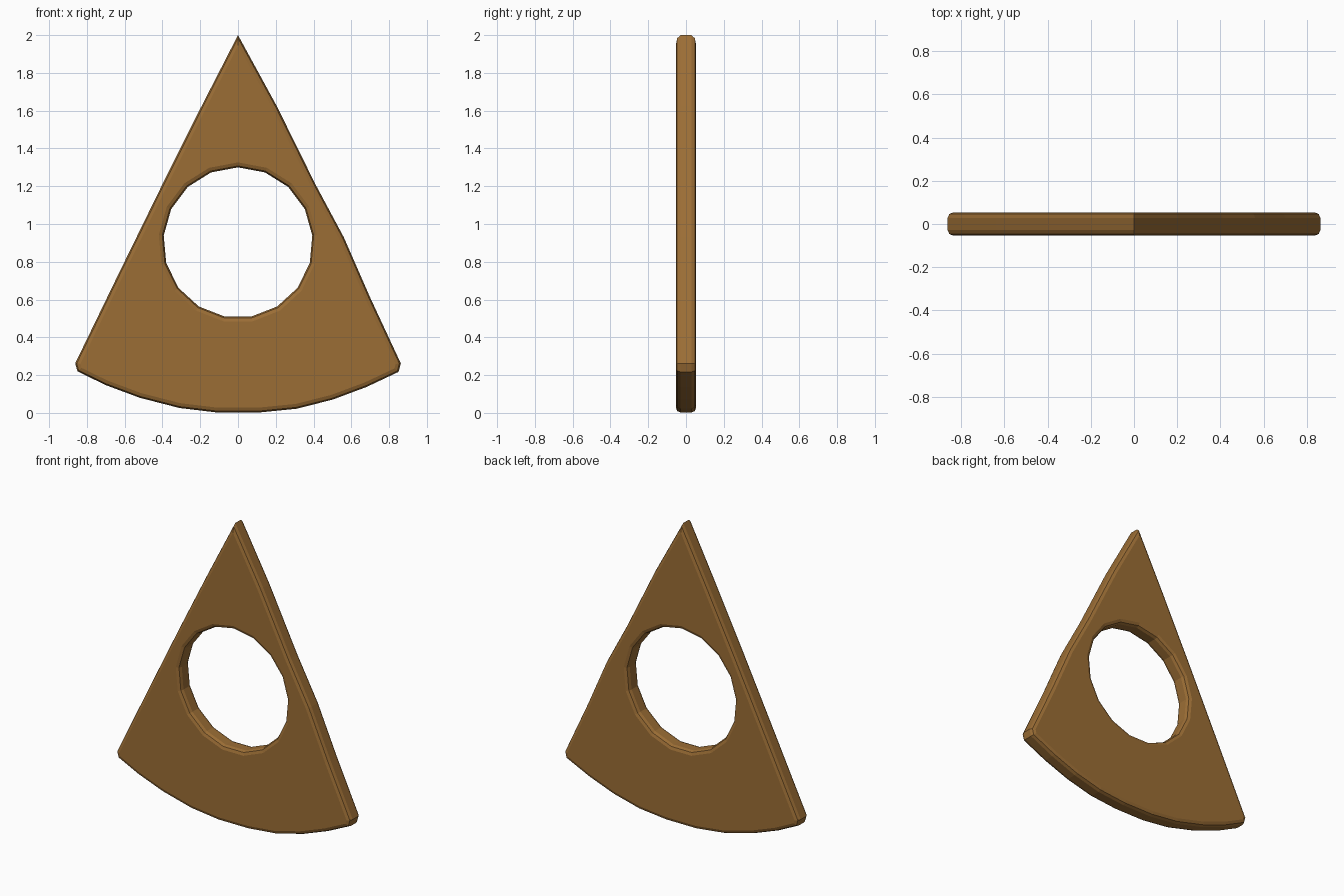
import bpy, bmesh, math

if "Cube" in bpy.data.objects:
    bpy.data.objects.remove(bpy.data.objects["Cube"])

HALF = 0.054      # half thickness
mat = bpy.data.materials.new("warm brown")
mat.diffuse_color = (0.33, 0.155, 0.036, 1)
mat.use_nodes = True
mat.node_tree.nodes["Principled BSDF"].inputs["Base Color"].default_value = mat.diffuse_color

# Outline: right half from apex to base, left half slightly straighter
right = [(0, 2.0), (0.205, 1.625), (0.41, 1.21), (0.56, 0.93), (0.70, 0.61), (0.862, 0.262),
         (0.85, 0.217), (0.68, 0.137), (0.50, 0.07), (0.31, 0.022), (0.11, 0.002)]
left = [(-0.11, 0.002), (-0.31, 0.026), (-0.52, 0.08), (-0.70, 0.147), (-0.85, 0.22),
        (-0.862, 0.262), (-0.64, 0.72), (-0.41, 1.19), (-0.20, 1.61)]
hole = [(0.395 * math.sin(k * math.tau / 17), 0.902 + 0.398 * math.cos(k * math.tau / 17))
        for k in range(17)]

bm = bmesh.new()


def loop(points):
    vs = [bm.verts.new((x, -HALF, z)) for x, z in points]
    return [bm.edges.new((vs[i], vs[(i + 1) % len(vs)])) for i in range(len(vs))]


# Flat plate with a round opening
edges = loop(right + left) + loop(hole)
bmesh.ops.triangle_fill(bm, use_beauty=True, use_dissolve=False, edges=edges)

# Thickness
ext = bmesh.ops.extrude_face_region(bm, geom=bm.faces[:], use_keep_orig=True)
for v in [g for g in ext["geom"] if isinstance(g, bmesh.types.BMVert)]:
    v.co.y = HALF
bmesh.ops.recalc_face_normals(bm, faces=bm.faces[:])
bm.normal_update()

# Rounded rims, outside and around the opening
rims = [e for e in bm.edges if len(e.link_faces) == 2 and
        sum(abs(f.normal.y) > 0.9 for f in e.link_faces) == 1]
bmesh.ops.bevel(bm, geom=rims, offset=0.027, segments=2, profile=0.5,
                affect='EDGES', clamp_overlap=True)
bmesh.ops.recalc_face_normals(bm, faces=bm.faces[:])

mesh = bpy.data.meshes.new("pierced_wedge_plate")
bm.to_mesh(mesh)
bm.free()
plate = bpy.data.objects.new("pierced_wedge_plate", mesh)
mesh.materials.append(mat)
bpy.context.collection.objects.link(plate)
